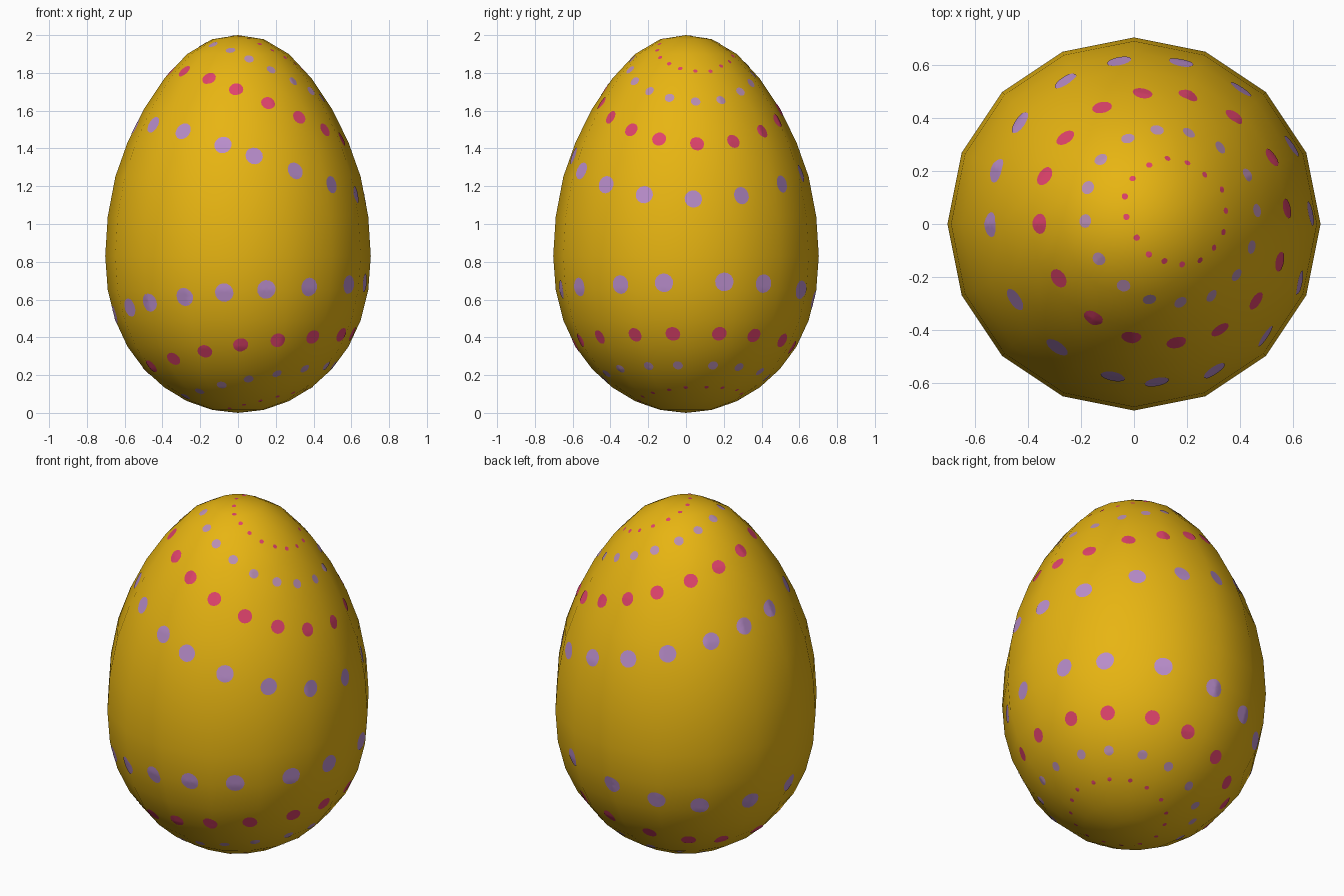
import bpy, bmesh
from math import sin, cos, pi, radians
from mathutils import Vector
from mathutils.bvhtree import BVHTree

if "Cube" in bpy.data.objects:
    bpy.data.objects.remove(bpy.data.objects["Cube"])


def material(name, color):
    m = bpy.data.materials.new(name)
    m.diffuse_color = (*color, 1)
    m.use_nodes = True
    m.node_tree.nodes["Principled BSDF"].inputs["Base Color"].default_value = m.diffuse_color
    return m


yellow = material("golden yellow", (0.80, 0.46, 0.006))
pink = material("deep pink", (0.74, 0.056, 0.15))
lilac = material("lilac", (0.48, 0.265, 0.59))
mauve = material("dusty mauve", (0.49, 0.275, 0.46))


def make_object(name, bm, mat):
    for f in bm.faces:
        f.smooth = True
    me = bpy.data.meshes.new(name)
    bm.to_mesh(me)
    me.materials.append(mat)
    ob = bpy.data.objects.new(name, me)
    bpy.context.collection.objects.link(ob)
    return ob


# Egg shell: 16-sided sphere, heights stretched toward the top
heights = [2.0, 1.978, 1.90, 1.77, 1.61, 1.433, 1.25, 1.04, 0.83,
           0.65, 0.49, 0.35, 0.232, 0.135, 0.062, 0.016, 0.0]
N = 16
egg = bmesh.new()
rings = []
for i in range(1, 16):
    r = 0.703 * sin(pi * i / 16)
    rings.append([egg.verts.new((r * cos(2 * pi * j / N), r * sin(2 * pi * j / N), heights[i]))
                  for j in range(N)])
top = egg.verts.new((0, 0, heights[0]))
bottom = egg.verts.new((0, 0, heights[-1]))
for j in range(N):
    k = (j + 1) % N
    egg.faces.new((top, rings[0][j], rings[0][k]))
    egg.faces.new((bottom, rings[-1][k], rings[-1][j]))
    for a, b in zip(rings, rings[1:]):
        egg.faces.new((a[j], b[j], b[k], a[k]))
egg.normal_update()
tree = BVHTree.FromBMesh(egg)
make_object("egg_shell", egg, yellow)


# One painted dot: small disc draped on the shell
def add_dot(bm, hit, n, radius, sides=14):
    u = n.orthogonal().normalized()
    v = n.cross(u)

    def drape(p):
        loc, nor, _, _ = tree.ray_cast(p + n * 0.1, -n)
        return bm.verts.new((loc if loc else p) + n * 0.002)

    centre = drape(hit)
    loops = [[drape(hit + (u * cos(2 * pi * i / sides) + v * sin(2 * pi * i / sides)) * radius * s)
              for i in range(sides)] for s in (0.33, 0.67, 1.0)]
    for i in range(sides):
        k = (i + 1) % sides
        bm.faces.new((centre, loops[0][i], loops[0][k]))
        for a, b in zip(loops, loops[1:]):
            bm.faces.new((a[i], b[i], b[k], a[k]))


# Height change around a ring: a two-lobed bow, or a one-sided dip at the back left
def bow(amount, direction):
    return lambda t: -amount * cos(2 * (t - radians(direction)))


def dip(amount):
    return lambda t: -amount * max(0, cos(t - radians(143))) ** 1.5


# Tilted ring of dots: rays cast outward from a centre
def dot_ring(name, mat, centre, slope, tilt_dir, bend, angles, radius):
    bm = bmesh.new()
    for deg in angles:
        t = radians(deg)
        origin = Vector(centre) + Vector((0, 0, bend(t)))
        d = Vector((cos(t), sin(t), slope * cos(t - radians(tilt_dir)))).normalized()
        hit, n, _, _ = tree.ray_cast(origin, d)
        if hit:
            add_dot(bm, hit, n, radius)
    bm.normal_update()
    make_object(name, bm, mat)


# Dot directions around each ring
upper = [3, 28, 54.5, 78.5, 100, 120, 142, 162, 184, 211, 235.5, 255, 275.5, 296, 317, 338]
upper_large = [1.5, 27, 55, 79, 101.5, 122, 144, 163, 182.5, 211, 234, 256.5, 272, 292.5, 314, 336.5]
lower = [18, 39, 63, 84, 108, 130, 150, 176, 203, 227, 248, 267.5, 287, 308, 332, 353]
lower_large = [17.5, 37.5, 64, 90, 112, 132, 157, 182, 209, 225, 244.5, 263, 282, 303, 329, 350]

# Upper dots
dot_ring("top_tiny_dots", pink, (0.162, 0.04, 1.906), -0.54, 12, dip(0.022), upper, 0.012)
dot_ring("upper_small_dots", mauve, (0.143, 0.034, 1.808), -0.505, 8, dip(0.035), upper, 0.026)
dot_ring("upper_medium_dots", pink, (0.113, 0.034, 1.63), -0.445, 8, dip(0.05), upper, 0.038)
dot_ring("upper_large_dots", lilac, (0.064, 0.023, 1.348), -0.36, 5, dip(0.073), upper_large, 0.047)
# Lower dots
dot_ring("lower_large_dots", lilac, (0.01, 0, 0.613), 0.135, -14, bow(0.02, -32), lower_large, 0.050)
dot_ring("lower_medium_dots", pink, (0.04, 0, 0.334), 0.18, -8, bow(0.018, -17), lower, 0.040)
dot_ring("lower_small_dots", mauve, (0.075, 0.01, 0.170), 0.22, -2, bow(0.012, -10), lower, 0.027)
dot_ring("bottom_tiny_dots", pink, (0.13, 0.03, 0.078), 0.25, 12, bow(0.005, 0), lower, 0.012)
